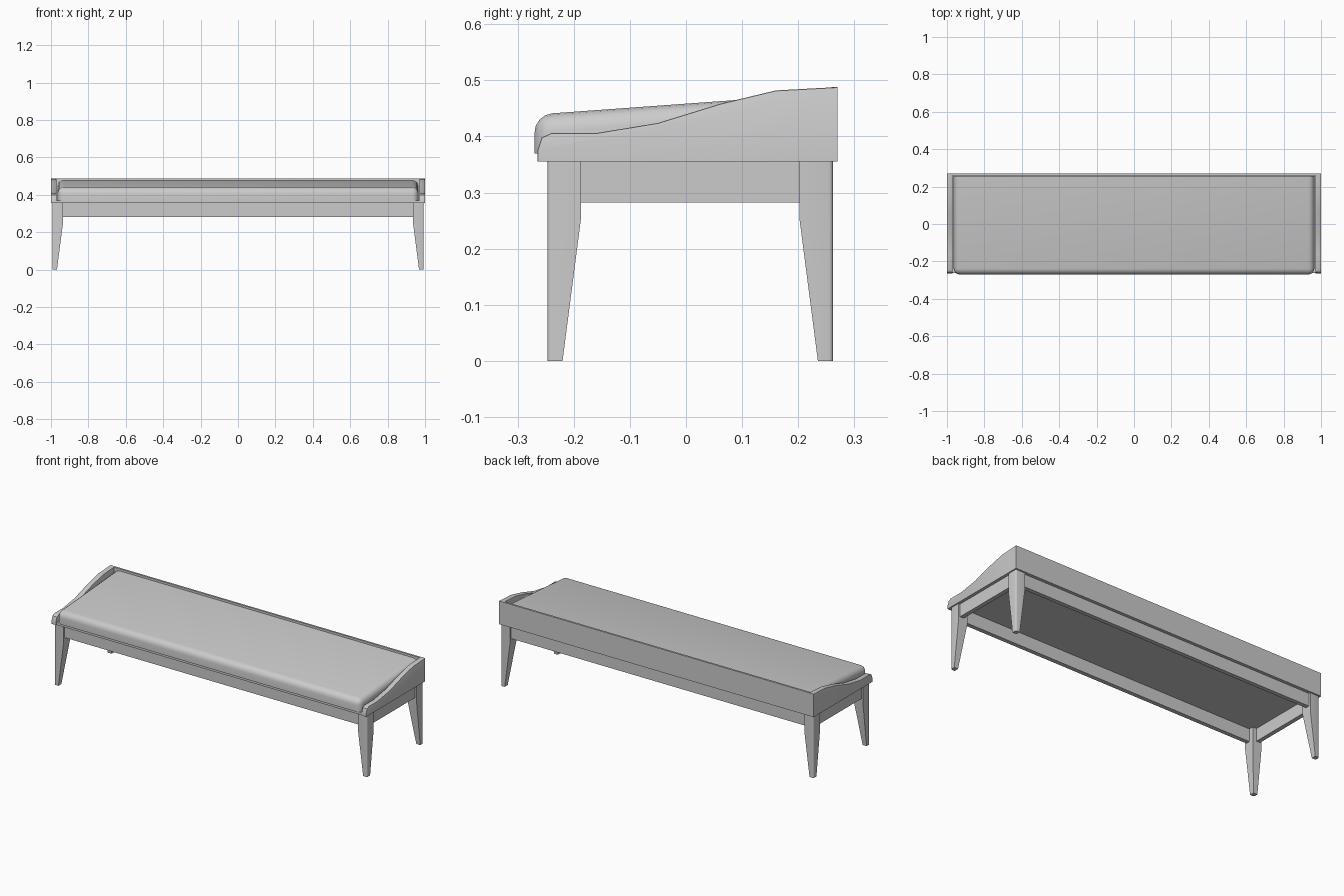
import bpy, bmesh

if "Cube" in bpy.data.objects:
    bpy.data.objects.remove(bpy.data.objects["Cube"])


def finish(name, bm, smooth=False):
    bmesh.ops.recalc_face_normals(bm, faces=bm.faces)
    mesh = bpy.data.meshes.new(name)
    bm.to_mesh(mesh)
    bm.free()
    obj = bpy.data.objects.new(name, mesh)
    bpy.context.collection.objects.link(obj)
    if smooth:
        bpy.ops.object.select_all(action='DESELECT')
        obj.select_set(True)
        bpy.context.view_layer.objects.active = obj
        bpy.ops.object.shade_smooth_by_angle(angle=0.7)
    return obj


def loft(rings):
    """Closed solid through rings with equal point counts."""
    bm = bmesh.new()
    vs = [[bm.verts.new(p) for p in r] for r in rings]
    n = len(vs[0])
    for a, b in zip(vs, vs[1:]):
        for i in range(n):
            bm.faces.new((a[i], a[(i + 1) % n], b[(i + 1) % n], b[i]))
    bm.faces.new(vs[0][::-1])
    bm.faces.new(vs[-1])
    bmesh.ops.recalc_face_normals(bm, faces=bm.faces)
    return bm


def rect(x0, x1, y0, y1, z):
    return [(x0, y0, z), (x1, y0, z), (x1, y1, z), (x0, y1, z)]


def box(name, x0, x1, y0, y1, z0, z1):
    return finish(name, loft([rect(x0, x1, y0, y1, z0), rect(x0, x1, y0, y1, z1)]))


def bevel(bm, test, offset, segments):
    edges = [e for e in bm.edges if test(*[v.co for v in e.verts])]
    bmesh.ops.bevel(bm, geom=edges, offset=offset, segments=segments,
                    profile=0.5, affect='EDGES', clamp_overlap=True)


# Tapered legs: straight outer faces, sloping inner faces, rounded outer corner
for sx, side in ((-1, "left"), (1, "right")):
    for sy, yo, end in ((-1, -0.247, "front"), (1, 0.262, "back")):
        xo = 0.993 * sx
        rings = [rect(xo, xo - sx * w, yo, yo - sy * d, z)
                 for z, w, d in ((0, 0.025, 0.027), (0.255, 0.058, 0.06), (0.355, 0.058, 0.06))]
        bm = loft(rings)
        bevel(bm, lambda a, b: all(abs(p.x - xo) < 1e-4 and abs(p.y - yo) < 1e-4 for p in (a, b)),
              0.007, 3)
        finish(f"{end}_{side}_leg", bm, True)

# Apron rails between the legs
box("front_apron", -0.94, 0.94, -0.237, -0.213, 0.282, 0.355)
box("back_apron", -0.94, 0.94, 0.228, 0.252, 0.282, 0.355)
for sx, side in ((-1, "left"), (1, "right")):
    x0, x1 = sorted((0.959 * sx, 0.983 * sx))
    box(f"{side}_apron", x0, x1, -0.19, 0.205, 0.282, 0.355)

# Seat board and back panel
box("seat_board", -0.97, 0.97, -0.262, 0.259, 0.355, 0.37)
box("back_panel", -0.97, 0.97, 0.259, 0.27, 0.355, 0.488)

# Wavy side panels with softened top edge
profile = [(0.27, 0.355), (0.27, 0.488), (0.16, 0.482), (0.06, 0.458), (-0.05, 0.424),
           (-0.16, 0.406), (-0.24, 0.406), (-0.257, 0.398), (-0.265, 0.375), (-0.265, 0.355)]
for sx, side in ((-1, "left"), (1, "right")):
    bm = loft([[(x * sx, y, z) for y, z in profile] for x in (0.97, 1.0)])
    bevel(bm, lambda a, b: abs(a.x - b.x) < 1e-4 and max(a.z, b.z) > 0.36
          and min(a.y, b.y) < 0.265, 0.003, 2)
    finish(f"{side}_side_panel", bm, True)

# Sloping cushion, rounded at the front and the ends
section = [(-0.27, 0.37), (0.257, 0.37), (0.257, 0.477), (-0.27, 0.439)]
bm = loft([[(x, y, z) for y, z in section] for x in (-0.964, 0.964)])
bevel(bm, lambda a, b: (min(a.z, b.z) > 0.4 and min(a.y, b.y) < 0)
      or (max(a.y, b.y) < 0 and abs(a.x - b.x) < 1e-4), 0.032, 4)
finish("cushion", bm, True)
